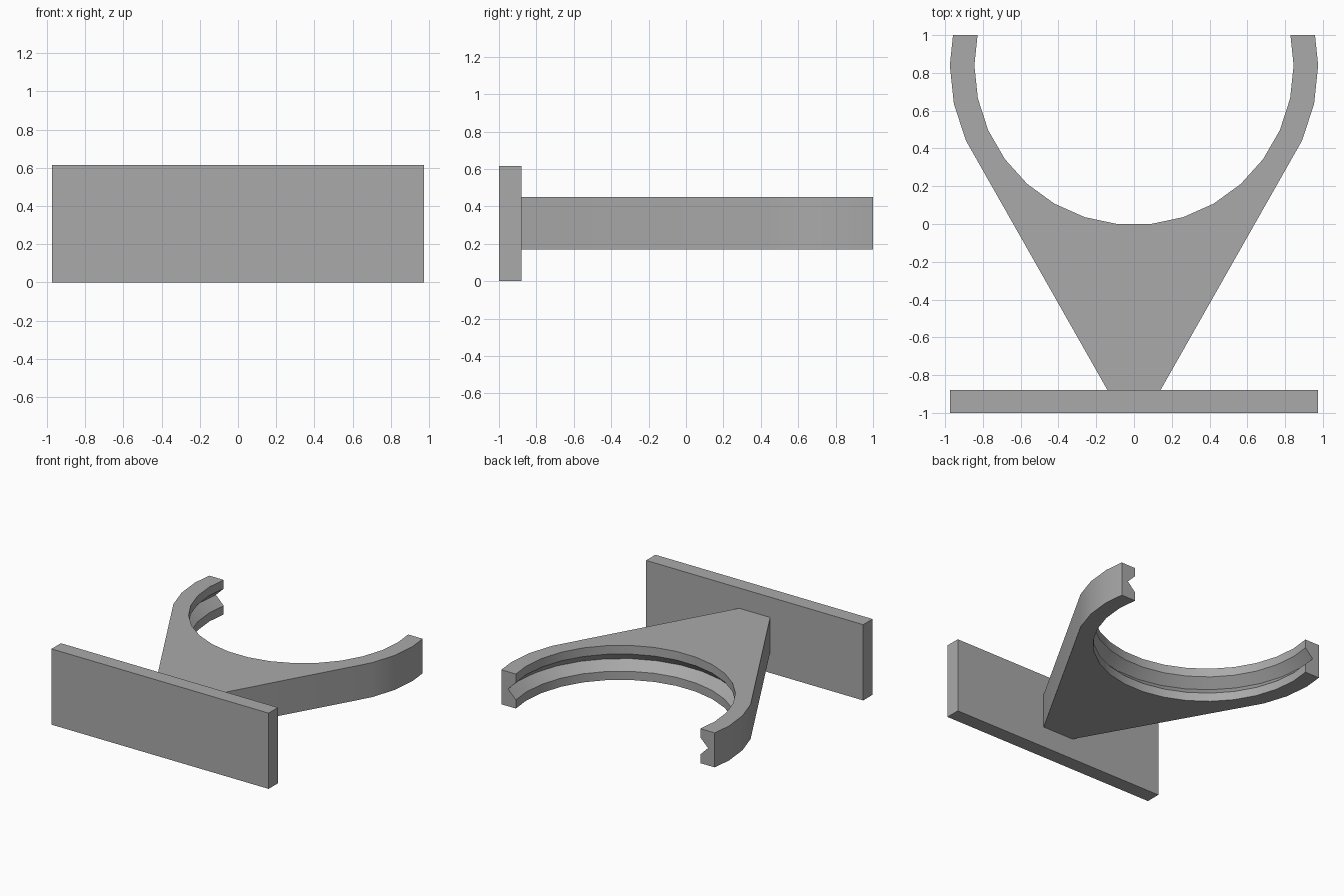
import bpy, bmesh
from math import sin, cos, radians

if "Cube" in bpy.data.objects:
    bpy.data.objects.remove(bpy.data.objects["Cube"])

HUB_Y = 0.84          # centre of the cradle circle
BACK_Y = 1.0          # where the arms are cut off
INNER, GROOVE, OUTER = 0.845, 0.915, 0.975
Z_LOW, Z_HIGH, Z_MID, GROOVE_HALF = 0.17, 0.45, 0.31, 0.07

grey = bpy.data.materials.new("plain grey")
grey.use_nodes = True
grey.diffuse_color = (0.4, 0.4, 0.4, 1)
grey.node_tree.nodes["Principled BSDF"].inputs["Base Color"].default_value = (0.4, 0.4, 0.4, 1)


def half_arc(radius, first):
    """Points on the +x side of a 30-sided circle, ending at the cut-off line."""
    pts = [(radius * sin(radians(a)), HUB_Y - radius * cos(radians(a)))
           for a in range(first, 91, 12)]
    t = (BACK_Y - HUB_Y) / (radius * sin(radians(12)))
    pts.append((radius * (1 - t + t * cos(radians(12))), BACK_Y))
    return pts


def mirrored(half):
    """Full run from the -x end to the +x end."""
    return [(-x, y) for x, y in reversed(half)] + half


def finish(bm, name):
    bmesh.ops.recalc_face_normals(bm, faces=bm.faces)
    mesh = bpy.data.meshes.new(name)
    bm.to_mesh(mesh)
    bm.free()
    mesh.materials.append(grey)
    obj = bpy.data.objects.new(name, mesh)
    bpy.context.collection.objects.link(obj)
    return obj


# Mounting plate
bm = bmesh.new()
bmesh.ops.create_cube(bm, size=1)
bmesh.ops.scale(bm, vec=(1.95, 0.12, 0.615), verts=bm.verts)
bmesh.ops.translate(bm, vec=(0, -0.94, 0.3075), verts=bm.verts)
finish(bm, "mounting_plate")

# Cradle: a tapering stem opening into a half ring with a V groove inside
bm = bmesh.new()


def row(points, z):
    return [bm.verts.new((x, y, z)) for x, y in points]


def bridge(a, b):
    for i in range(len(a) - 1):
        bm.faces.new((a[i], a[i + 1], b[i + 1], b[i]))


profile = [(INNER, Z_LOW), (INNER, Z_MID - GROOVE_HALF), (GROOVE, Z_MID),
           (INNER, Z_MID + GROOVE_HALF), (INNER, Z_HIGH)]
inner = [row(mirrored(half_arc(r, 6)), z) for r, z in profile]
outline = mirrored([(0.14, -0.88)] + half_arc(OUTER, 66))
outer = [row(outline, z) for z in (Z_LOW, Z_HIGH)]

for low, high in zip(inner, inner[1:]):
    bridge(low, high)
bridge(*outer)
for wall, rim in ((outer[0], inner[0]), (outer[1], inner[-1])):
    bm.faces.new(wall + rim[::-1])                     # flat top and bottom
for end in (0, -1):
    bm.faces.new([r[end] for r in inner] + [outer[1][end], outer[0][end]])
cradle = finish(bm, "cradle")

bpy.ops.object.select_all(action="DESELECT")
cradle.select_set(True)
bpy.context.view_layer.objects.active = cradle
bpy.ops.object.shade_smooth_by_angle(angle=radians(30))
